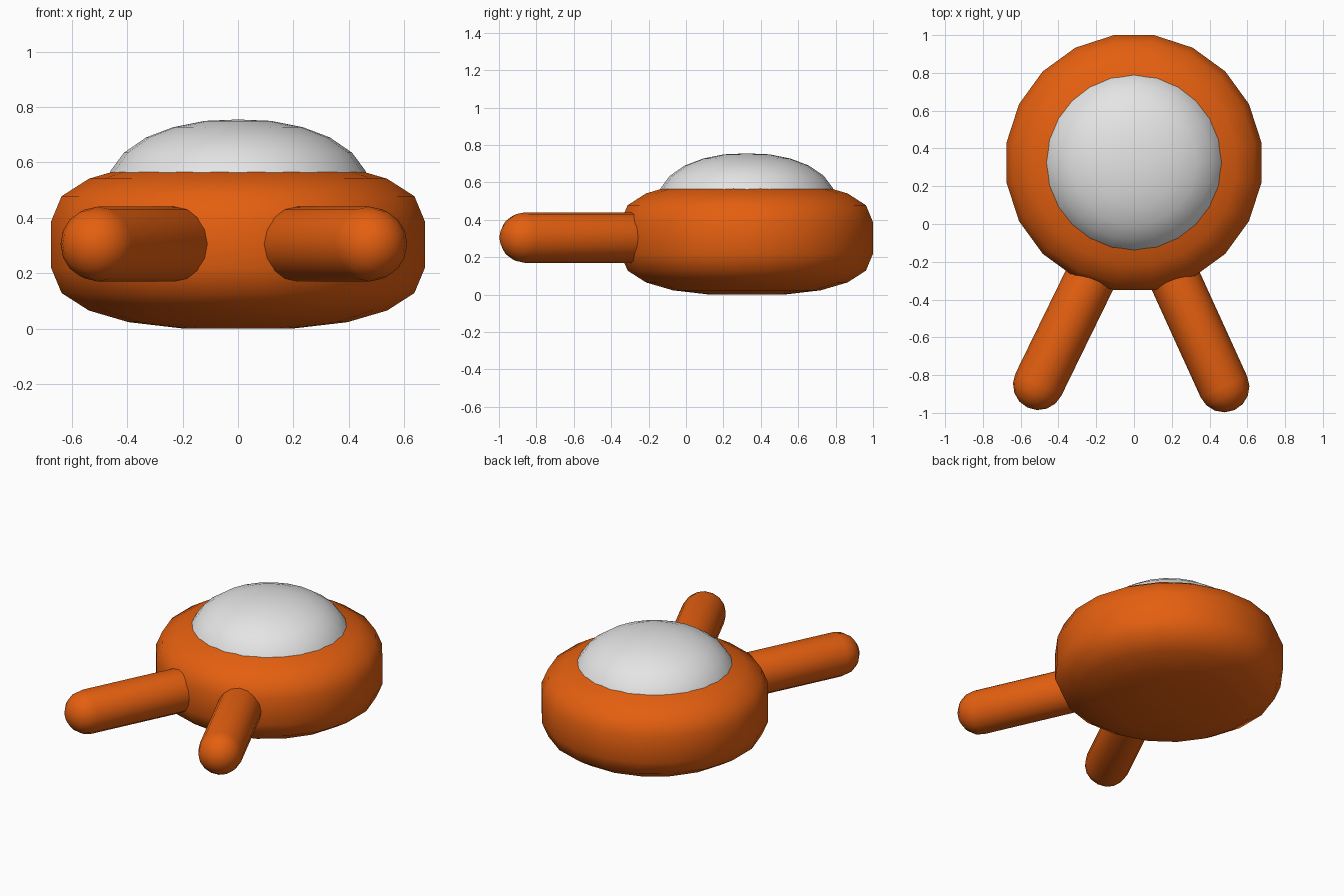
import bpy, bmesh, math
from mathutils import Vector

if "Cube" in bpy.data.objects:
    bpy.data.objects.remove(bpy.data.objects["Cube"])


def material(name, rgb):
    m = bpy.data.materials.new(name)
    m.diffuse_color = (*rgb, 1)
    m.use_nodes = True
    m.node_tree.nodes["Principled BSDF"].inputs["Base Color"].default_value = m.diffuse_color
    return m


orange = material("orange", (0.78, 0.115, 0.005))
grey = material("light grey", (0.78, 0.78, 0.78))


def lathe(name, profile, sides, mat, location, axis=(0, 0, 1), twist=0.0):
    """Revolve (radius, height) points about an axis; radius 0 makes a pole."""
    bm = bmesh.new()
    rings = []
    for r, z in profile:
        n = 1 if r == 0 else sides
        rings.append([bm.verts.new((r * math.cos(2 * math.pi * (i + twist) / sides),
                                    r * math.sin(2 * math.pi * (i + twist) / sides), z))
                      for i in range(n)])
    for a, b in zip(rings, rings[1:]):
        for i in range(sides):
            j = (i + 1) % sides
            quad = [a[i % len(a)], a[j % len(a)], b[j % len(b)], b[i % len(b)]]
            bm.faces.new(list(dict.fromkeys(quad)))
    bmesh.ops.recalc_face_normals(bm, faces=bm.faces)
    for f in bm.faces:
        f.smooth = True
    mesh = bpy.data.meshes.new(name)
    bm.to_mesh(mesh)
    bm.free()
    mesh.materials.append(mat)
    ob = bpy.data.objects.new(name, mesh)
    ob.location = location
    ob.rotation_euler = Vector(axis).to_track_quat('Z', 'Y').to_euler()
    bpy.context.collection.objects.link(ob)
    return ob


# Rounded puck body, symmetric above and below its middle height
mid = 0.303
half = [(0.683, 0.085), (0.645, 0.175), (0.545, 0.238), (0.40, 0.28), (0.21, 0.302), (0, 0.303)]
body = [(r, mid - h) for r, h in reversed(half)] + [(r, mid + h) for r, h in half]
lathe("body", body, 20, orange, (0, 0.325, 0), twist=0.5)

# Shallow dome sunk into the top of the body
dome = [(0, 0.42), (0.48, 0.44), (0.495, 0.50), (0.46, 0.57), (0.412, 0.635),
        (0.332, 0.69), (0.235, 0.727), (0.12, 0.75), (0, 0.755)]
lathe("dome", dome, 24, grey, (0, 0.325, 0))


# Round-ended legs splaying out from the front of the body
def leg(name, tip, root, radius):
    tip, root = Vector(tip), Vector(root)
    length = (tip - root).length
    cap = [(radius * math.cos(a), radius * math.sin(a))
           for a in (math.pi / 2 * k / 4 for k in range(4))] + [(0, radius)]
    profile = [(r, -h) for r, h in reversed(cap)] + [(r, length + h) for r, h in cap]
    lathe(name, profile, 16, orange, root, tip - root)


leg("left_leg", (-0.506, -0.85, 0.305), (-0.13, -0.08, 0.305), 0.135)
leg("right_leg", (0.476, -0.862, 0.305), (0.12, -0.08, 0.305), 0.135)
